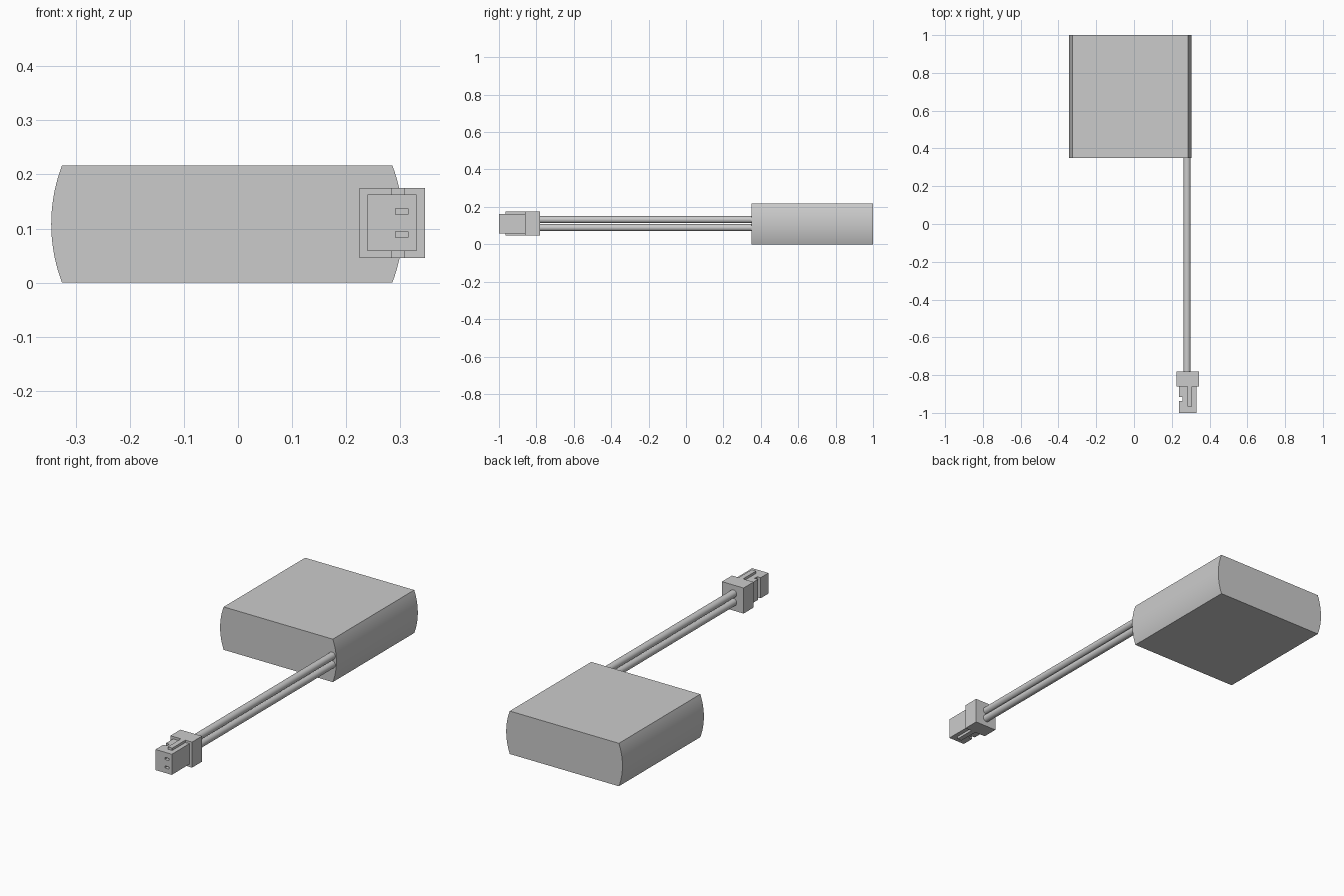
import bpy, bmesh, math
from mathutils import Matrix, Vector

cube = bpy.data.objects.get("Cube")
if cube:
    bpy.data.objects.remove(cube)

grey = bpy.data.materials.new("light grey")
grey.use_nodes = True
colour = (0.6, 0.6, 0.6, 1)
grey.diffuse_color = colour
grey.node_tree.nodes["Principled BSDF"].inputs["Base Color"].default_value = colour


def finish(name, bm, smooth=False):
    bmesh.ops.recalc_face_normals(bm, faces=bm.faces)
    mesh = bpy.data.meshes.new(name)
    bm.to_mesh(mesh)
    bm.free()
    mesh.materials.append(grey)
    obj = bpy.data.objects.new(name, mesh)
    bpy.context.collection.objects.link(obj)
    if smooth:
        bpy.ops.object.select_all(action="DESELECT")
        bpy.context.view_layer.objects.active = obj
        obj.select_set(True)
        bpy.ops.object.shade_smooth_by_angle(angle=math.radians(30))
    return obj


def box(name, low, high):
    low, high = Vector(low), Vector(high)
    bm = bmesh.new()
    bmesh.ops.create_cube(bm, size=1, matrix=Matrix.Translation((low + high) / 2)
                          @ Matrix.Diagonal((*(high - low), 1)))
    return finish(name, bm)


def prism(name, outline, y0, y1, smooth=False):
    bm = bmesh.new()
    face = bm.faces.new([bm.verts.new((x, y0, z)) for x, z in outline])
    out = bmesh.ops.extrude_face_region(bm, geom=[face])["geom"]
    bmesh.ops.translate(bm, vec=(0, y1 - y0, 0),
                        verts=[v for v in out if isinstance(v, bmesh.types.BMVert)])
    return finish(name, bm, smooth)


def cut(obj, cutter):
    mod = obj.modifiers.new("cut", "BOOLEAN")
    mod.operation = "DIFFERENCE"
    mod.solver = "EXACT"
    mod.object = cutter
    cutter.hide_render = True
    cutter.hide_set(True)


# Battery pack: flat top and bottom, bulging sides
half_h, half_w, bulge, centre_x = 0.1085, 0.305, 0.02, -0.02
radius = (half_h ** 2 + bulge ** 2) / (2 * bulge)
sweep = math.asin(half_h / radius)
outline = []
for side in (1, -1):
    for i in range(25):
        a = sweep * (i / 12 - 1)
        x = half_w + bulge - radius + radius * math.cos(a)
        outline.append((centre_x + side * x, half_h + side * radius * math.sin(a)))
prism("battery_pack", outline, 0.35, 1, smooth=True)

# Pair of wires
wire_heights = {"lower": 0.089, "upper": 0.132}
for label, z in wire_heights.items():
    bm = bmesh.new()
    bmesh.ops.create_cone(bm, cap_ends=True, segments=32, radius1=0.0185,
                          radius2=0.0185, depth=1.15,
                          matrix=Matrix.Translation((0.281, -0.215, z))
                          @ Matrix.Rotation(math.pi / 2, 4, "X"))
    finish(label + "_wire", bm, smooth=True)

# Plug collar and nose
box("plug_collar", (0.224, -0.86, 0.046), (0.345, -0.78, 0.175))
nose = box("plug_nose", (0.239, -1, 0.059), (0.33, -0.86, 0.163))

# Keying slot on one side of the nose, and the contact holes
cut(nose, box("slot_cutter", (0.2, -0.937, 0), (0.258, -0.917, 0.2)))
for label, z in wire_heights.items():
    cut(nose, box(label + "_hole_cutter", (0.291, -1.1, z - 0.0055),
                  (0.314, -0.95, z + 0.0055)))

# Latch ridges above and below the nose
box("upper_latch", (0.283, -0.965, 0.163), (0.308, -0.86, 0.175))
box("lower_latch", (0.283, -0.965, 0.046), (0.308, -0.86, 0.059))
